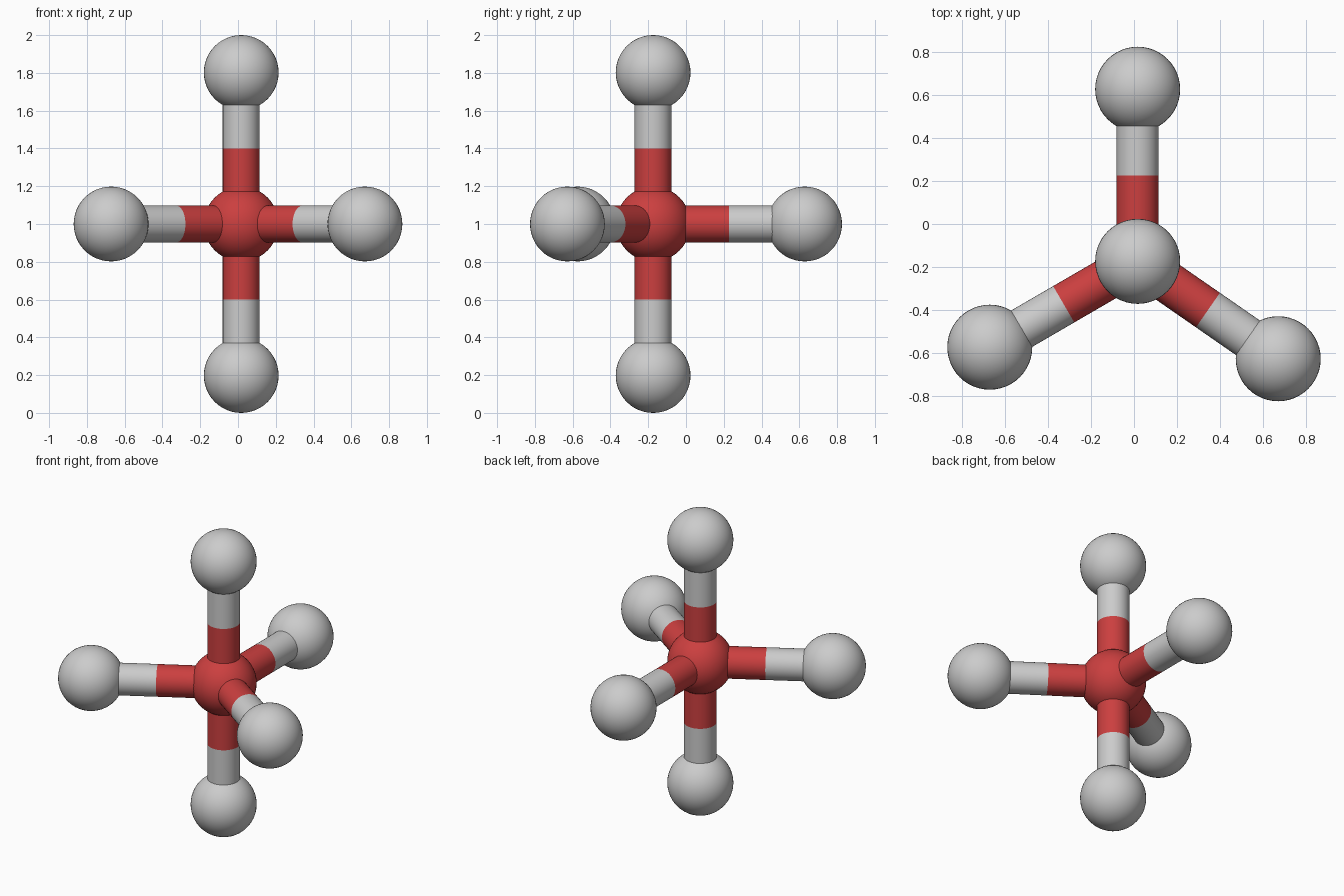
import bpy
from math import pi
from mathutils import Vector

if "Cube" in bpy.data.objects:
    bpy.data.objects.remove(bpy.data.objects["Cube"])

R = 0.198            # atom radius
ROD = 0.098          # bond radius
centre = Vector((0.017, -0.174, 1.0))

red = bpy.data.materials.new("dark_red")
red.diffuse_color = (0.6, 0.05, 0.05, 1)
red.use_nodes = True
red.node_tree.nodes["Principled BSDF"].inputs["Base Color"].default_value = red.diffuse_color


def finish(name, mat):
    ob = bpy.context.object
    ob.name = name
    bpy.ops.object.shade_smooth_by_angle(angle=pi / 6)
    if mat:
        ob.data.materials.append(mat)


def atom(name, loc, mat=None):
    bpy.ops.mesh.primitive_uv_sphere_add(segments=48, ring_count=24, radius=R, location=loc)
    finish(name, mat)


def rod(name, a, b, mat=None):
    d = b - a
    bpy.ops.mesh.primitive_cylinder_add(
        vertices=40, radius=ROD, depth=d.length, location=(a + b) / 2,
        rotation=d.to_track_quat('Z', 'Y').to_euler())
    finish(name, mat)


# Outer atoms: two axial, three around the equator
outer = {
    "top": Vector((centre.x, centre.y, 2 - R)),
    "bottom": Vector((centre.x, centre.y, R)),
    "back": Vector((centre.x, 0.628, 1.0)),
    "left": Vector((-0.672, -0.574, 1.0)),
    "right": Vector((0.672, -0.628, 1.0)),
}

atom("central_atom", centre, red)
for side, p in outer.items():
    mid = (centre + p) / 2
    atom(side + "_atom", p)
    # Each bond is half red, half grey
    rod(side + "_bond_inner", centre, mid, red)
    rod(side + "_bond_outer", mid, p)
